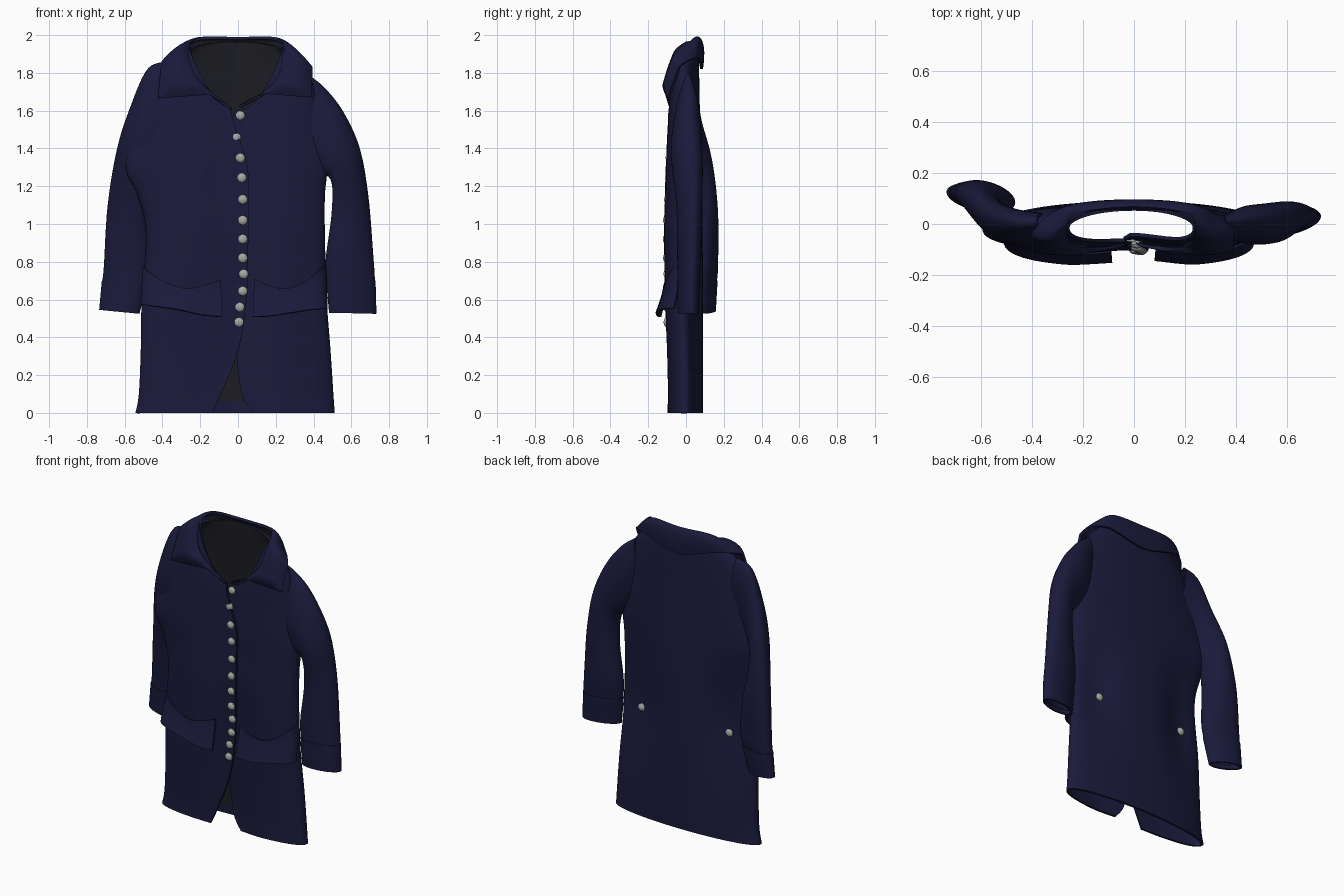
import bpy, math
from mathutils import Vector

if "Cube" in bpy.data.objects:
    bpy.data.objects.remove(bpy.data.objects["Cube"])


def material(name, rgb):
    m = bpy.data.materials.new(name)
    m.diffuse_color = (*rgb, 1)
    m.use_nodes = True
    m.node_tree.nodes["Principled BSDF"].inputs["Base Color"].default_value = m.diffuse_color
    return m


NAVY = material("navy cloth", (0.0105, 0.0105, 0.045))
LINING = material("dark grey lining", (0.0115, 0.012, 0.0165))
METAL = material("silver button", (0.40, 0.40, 0.38))


def catmull(keys, t):
    """Point on a smooth curve through keys, t in 0..1."""
    n = len(keys) - 1
    f = min(max(t, 0), 1) * n
    i = min(int(f), n - 1)
    u = f - i
    p0, p1, p2, p3 = (keys[min(max(k, 0), n)] for k in (i - 1, i, i + 1, i + 2))
    return [0.5 * (2 * b + (c - a) * u + (2 * a - 5 * b + 4 * c - d) * u * u
                   + (3 * b - a - 3 * c + d) * u ** 3)
            for a, b, c, d in zip(p0, p1, p2, p3)]


def cloth(name, rows, closed=False, flip=False, thick=0.02, mats=(NAVY, LINING)):
    """Skin a grid of points and thicken it inward; lining goes on the inside."""
    n = len(rows[0])
    faces = []
    for i in range(len(rows) - 1):
        for j in range(n if closed else n - 1):
            k = (j + 1) % n
            q = (i * n + j, i * n + k, (i + 1) * n + k, (i + 1) * n + j)
            faces.append(q[::-1] if flip else q)
    me = bpy.data.meshes.new(name)
    me.from_pydata([p for r in rows for p in r], [], faces)
    ob = bpy.data.objects.new(name, me)
    bpy.context.collection.objects.link(ob)
    for m in mats:
        me.materials.append(m)
    s = ob.modifiers.new("thickness", 'SOLIDIFY')
    s.thickness, s.offset = thick, -1
    s.material_offset = len(mats) - 1
    bpy.ops.object.select_all(action='DESELECT')
    ob.select_set(True)
    bpy.context.view_layer.objects.active = ob
    bpy.ops.object.modifier_apply(modifier="thickness")
    bpy.ops.object.shade_smooth_by_angle(angle=math.radians(45))
    return ob


# Body sections: z front, z side, z back, left and right half width,
# y front, y back, edge x of upper panel, edge x of under panel
BODY = [
    (0.00, 0.00, 0.00, .543, .512, -.100, .09, -.135, .08),
    (0.10, 0.10, 0.10, .525, .505, -.100, .09, -.09, .02),
    (0.33, 0.33, 0.33, .515, .49, -.107, .09, .00, -.01),
    (0.60, 0.60, 0.60, .51, .47, -.118, .09, .045, -.02),
    (0.95, 0.95, 0.95, .487, .46, -.125, .088, .055, -.02),
    (1.15, 1.15, 1.15, .53, .46, -.118, .085, .055, -.02),
    (1.31, 1.31, 1.31, .595, .47, -.112, .08, .05, -.03),
    (1.47, 1.54, 1.52, .51, .43, -.105, .075, .00, -.04),
    (1.56, 1.77, 1.78, .41, .385, -.100, .07, -.03, -.03),
    (1.60, 1.935, 1.965, .262, .24, -.092, .066, -.035, -.015),
]


def body_point(row, x, front, panel=0):
    zf, zs, zb, L, R, yf, yb, _, _ = row
    q = min(abs(x) / (L if x < 0 else R), 1)
    yc = (yf + yb) / 2
    e = 2.5 if front else 2.05
    d = (yb - yf) / 2 * (1 - q ** e) ** (1 / e)
    z = zs * q * q + (zf if front else zb) * (1 - q * q)
    if front:  # hollow along the button line
        dent = .032 * max(0, 1 - (x / .26) ** 2) ** 2 * min(1, .3 + zf)
        y = yc - d + dent - 0.012 * panel * max(0, 1 - abs(x) / 0.2)
    else:      # waist pulled in at the two back buttons
        y = yc + d - .038 * math.exp(-((abs(x) - .32) / .13) ** 2 - ((z - .76) / .33) ** 2)
    return (x, y, z)


def row_at(z):
    lo, hi = 0.0, 1.0
    for _ in range(25):
        mid = (lo + hi) / 2
        if catmull(BODY, mid)[0] < z:
            lo = mid
        else:
            hi = mid
    return catmull(BODY, lo)


def body_front(x, z):
    return body_point(row_at(z), x, True, 1 if x < .06 else 0)[1]


# Coat body: upper panel, round the back, under panel
N = 22
rows = []
for i in range(64):
    r = catmull(BODY, i / 63)
    L, R, xl, xr = r[3], r[4], r[7], r[8]
    ring = [body_point(r, -L + (xl + L) * (1 - math.sin(k / N * math.pi / 2)), True, 1)
            for k in range(N + 1)]
    for k in range(1, 2 * N):
        c = -math.cos(k / (2 * N) * math.pi)
        ring.append(body_point(r, c * (L if c < 0 else R), False))
    ring += [body_point(r, R + (xr - R) * (1 - math.sin(k / N * math.pi / 2)), True, -1)
             for k in range(N, -1, -1)]
    rows.append(ring)
body = cloth("coat_body", rows, flip=True, thick=0.014)
# Inner hem facing is navy, deeper on the front panels
for f in body.data.polygons:
    if f.center.z < (.055 if f.center.y > 0 else .28):
        f.material_index = 0

# Sleeve sections: outer x, z, inner x, z, centre y, half depth
RIGHT = [(.36, 1.80, .33, 1.45, -.01, .04), (.46, 1.72, .38, 1.36, 0, .066),
         (.56, 1.59, .44, 1.28, 0, .078), (.645, 1.40, .495, 1.22, .008, .078),
         (.69, 1.15, .495, 1.05, .018, .066), (.715, .85, .465, .82, .016, .06),
         (.725, .70, .47, .70, .012, .054), (.73, .525, .485, .53, .01, .048)]
LEFT = [(-.38, 1.86, -.33, 1.45, -.01, .05), (-.48, 1.82, -.42, 1.36, -.01, .065),
        (-.57, 1.62, -.48, 1.28, .01, .075), (-.64, 1.40, -.51, 1.18, .055, .083),
        (-.69, 1.10, -.48, 1.00, .095, .072), (-.71, .78, -.465, .80, .105, .062),
        (-.718, .70, -.48, .70, .105, .056), (-.732, .545, -.525, .525, .105, .046)]


def tube(name, keys, t0, t1, steps, grow, tilt, flip):
    rows = []
    for i in range(steps + 1):
        ox, oz, ix, iz, yc, d = catmull(keys, t0 + (t1 - t0) * i / steps)
        c = Vector(((ox + ix) / 2, yc, (oz + iz) / 2))
        a = Vector(((ox - ix) / 2, tilt, (oz - iz) / 2))
        a *= 1 + grow / a.length
        b = Vector((0, d + grow, 0))
        rows.append([c + a * math.cos(w) + b * math.sin(w)
                     for w in (k / 32 * math.tau for k in range(32))])
    cloth(name, rows, closed=True, flip=flip, thick=0.014, mats=(NAVY,))


for side, keys, flip in (("right", RIGHT, True), ("left", LEFT, False)):
    tube(side + "_sleeve", keys, 0, .97, 36, 0, .02, flip)
    tube(side + "_cuff", keys, 6 / 7, 1, 8, .003, .02, flip)

# Collar: from the fold round the neck to the outer edge with two points
FOLD = [(-.03, -.08, 1.615), (-.13, -.09, 1.69), (-.225, -.085, 1.79), (-.26, -.04, 1.90),
        (-.22, .04, 1.985), (0, .068, 1.99), (.21, .04, 1.985), (.235, -.04, 1.90),
        (.21, -.085, 1.78), (.12, -.09, 1.69), (.005, -.072, 1.625)]
EDGE = [(-.04, -.087, 1.61), (-.15, -.11, 1.685), (-.425, -.10, 1.665), (-.405, -.04, 1.86),
        (-.28, .065, 1.89), (0, .09, 1.82), (.27, .065, 1.88), (.395, -.04, 1.83),
        (.39, -.10, 1.67), (.13, -.11, 1.69), (.02, -.085, 1.63)]


def edge_point(t):
    """Straight near the collar points, smooth round the back."""
    if .3 <= t <= .7:
        return Vector(catmull(EDGE, t))
    i = min(int(t * 10 + 1e-6), 9)
    return Vector(EDGE[i]).lerp(Vector(EDGE[i + 1]), t * 10 - i)


rows = []
for i in range(9):
    s = i / 8
    ring = []
    for j in range(81):
        f, e = Vector(catmull(FOLD, j / 80)), edge_point(j / 80)
        b = 4 * s * (1 - s) * min(1, (e - f).length / .12)
        ring.append(f.lerp(e, s) + Vector((0, (.016 if f.y > .02 else -.026) * b, .03 * b)))
    rows.append(ring)
collar = cloth("collar", rows, thick=0.016)
# Only the inside of the neck is lined
for f in collar.data.polygons:
    if f.center.z < 1.67 or abs(f.center.x) > .27:
        f.material_index = 0

# Pocket flaps: top and bottom edge as (x, z)
FLAPS = {
    "left": ([(-.505, .77), (-.40, .70), (-.28, .66), (-.18, .675), (-.09, .705)],
             [(-.515, .575), (-.40, .56), (-.30, .545), (-.19, .52), (-.085, .51)]),
    "right": ([(.085, .71), (.16, .675), (.26, .66), (.36, .70), (.465, .785)],
              [(.08, .51), (.17, .515), (.27, .53), (.37, .545), (.475, .555)])}
for side, (top, bottom) in FLAPS.items():
    rows = []
    for i in range(9):
        s = i / 8
        ring = []
        for j in range(29):
            a, b = Vector(catmull(bottom, j / 28)), Vector(catmull(top, j / 28))
            x, z = a.lerp(b, s)
            y = body_front(x, z) - .01 - .042 * (1 - s) ** 1.3
            ring.append((x, y, z))
        rows.append(ring)
    cloth(side + "_pocket_flap", rows, thick=0.014, mats=(NAVY,))


# Buttons: faceted flattened balls
def button(name, x, y, z):
    bpy.ops.mesh.primitive_uv_sphere_add(segments=10, ring_count=6, radius=.026,
                                         location=(x, y, z), rotation=(math.pi / 2, 0, 0))
    ob = bpy.context.object
    ob.name = name
    ob.scale = (1, 1, .6)
    ob.data.materials.append(METAL)


FRONT = [(.012, 1.575), (-.01, 1.46), (.012, 1.35), (.02, 1.245), (.025, 1.13), (.025, 1.02),
         (.025, .92), (.025, .82), (.03, .735), (.025, .645), (.01, .56), (.005, .48)]
for n, (x, z) in enumerate(FRONT):
    sink = .011 if n == 1 else -.003
    button(f"front_button_{n + 1}", x, body_front(x, z) + sink, z)
for side, x in (("left", -.34), ("right", .30)):
    button(side + "_back_button", x, body_point(row_at(.70), x, False)[1] + .004, .70)
